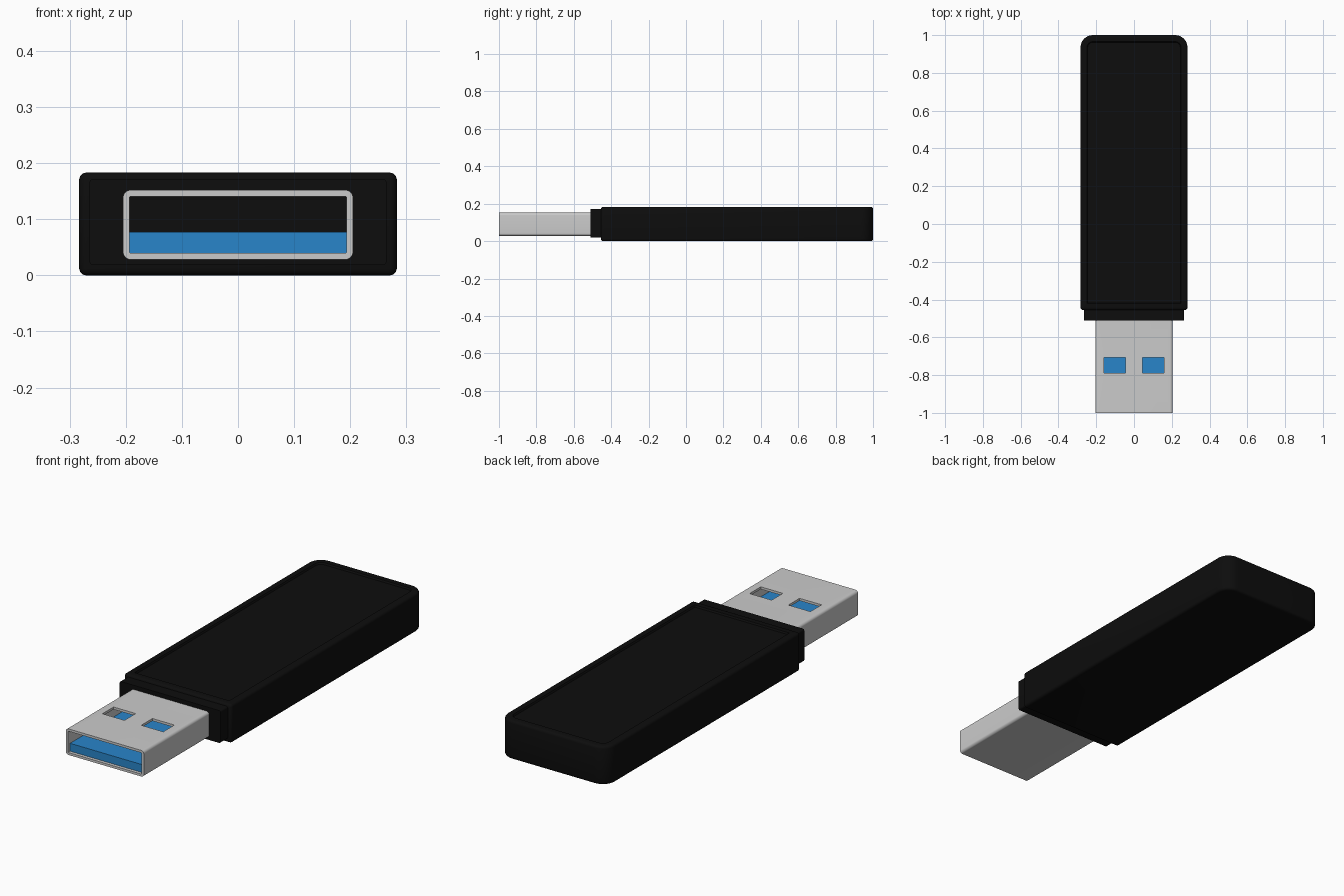
import bpy, bmesh
from math import cos, sin, pi, radians
from mathutils import Vector

if "Cube" in bpy.data.objects:
    bpy.data.objects.remove(bpy.data.objects["Cube"])


def material(name, rgb):
    m = bpy.data.materials.new(name)
    m.diffuse_color = (*rgb, 1)
    m.use_nodes = True
    m.node_tree.nodes["Principled BSDF"].inputs["Base Color"].default_value = m.diffuse_color
    return m


BLACK = material("black_plastic", (0.004, 0.004, 0.004))
BLUE = material("blue_plastic", (0.022, 0.235, 0.59))


def outline(x, v0, v1, r0, r1, inset=0, seg=8):
    """Rounded rectangle, radius r0 on the low side and r1 on the high side."""
    pts = []
    for i, (sx, high) in enumerate([(1, 1), (-1, 1), (-1, 0), (1, 0)]):
        full = r1 if high else r0
        r = max(full - inset, 0.002)
        cx = sx * (x - inset - r)
        cv = v1 - inset - r if high else v0 + inset + r
        for k in range(seg + 1):
            a = (i + k / seg) * pi / 2
            pts.append((cx + r * cos(a), cv + r * sin(a)))
    return pts


def loft(name, rings, mat=None, closed=False):
    """Skin rings of points, capping the ends or joining last to first."""
    bm = bmesh.new()
    vs = [[bm.verts.new(p) for p in ring] for ring in rings]
    n = len(vs[0])
    pairs = list(zip(vs, vs[1:])) + ([(vs[-1], vs[0])] if closed else [])
    for a, b in pairs:
        for i in range(n):
            j = (i + 1) % n
            bm.faces.new((a[i], a[j], b[j], b[i]))
    if not closed:
        bm.faces.new(vs[0])
        bm.faces.new(vs[-1])
    bmesh.ops.recalc_face_normals(bm, faces=bm.faces)
    me = bpy.data.meshes.new(name)
    bm.to_mesh(me)
    bm.free()
    ob = bpy.data.objects.new(name, me)
    bpy.context.collection.objects.link(ob)
    if mat:
        me.materials.append(mat)
    return ob


def smooth(ob):
    bpy.ops.object.select_all(action='DESELECT')
    ob.select_set(True)
    bpy.context.view_layer.objects.active = ob
    bpy.ops.object.shade_smooth_by_angle(angle=radians(35))


def box(name, x0, x1, y0, y1, z0, z1, mat=None):
    return loft(name, [[(x0, y0, z), (x1, y0, z), (x1, y1, z), (x0, y1, z)]
                       for z in (z0, z1)], mat)


# body: softened shell edges, shallow recessed panel on top
H, B = 0.183, 0.012
levels = [(B * (1 - sin(a)), B * (1 - cos(a))) for a in (0, pi / 6, pi / 3, pi / 2)]
levels += [(d, H - z) for d, z in reversed(levels)]
levels += [(0.034, H), (0.038, H - 0.008)]
body = loft("body", [[(px, py, z) for px, py in
                      outline(0.283, -0.455, 1.0, 0.014, 0.065, d)]
                     for d, z in levels], BLACK)
smooth(body)

# collar between body and plug
collar = loft("collar", [[(px, y, pz) for px, pz in
                          outline(0.265, 0.018, 0.172, 0.008, 0.008)]
                         for y in (-0.51, -0.44)], BLACK)
smooth(collar)

# hollow metal plug shell
Y0, Y1, WALL = -1.0, -0.5, 0.0115
shell = loft("plug_shell", [[(px, y, pz) for px, pz in
                             outline(0.205, 0.028, 0.152, 0.014, 0.014, d)]
                            for d, y in [(0, Y1), (0, Y0), (WALL, Y0), (WALL, Y1)]],
             closed=True)

# two windows in the top of the shell
for side, x0 in (("left", -0.16), ("right", 0.044)):
    cutter = box("window_cutter_" + side, x0, x0 + 0.116, -0.79, -0.706, 0.11, 0.2)
    cutter.hide_render = True
    cutter.display_type = 'WIRE'
    cut = shell.modifiers.new("window_" + side, 'BOOLEAN')
    cut.operation = 'DIFFERENCE'
    cut.solver = 'EXACT'
    cut.object = cutter
smooth(shell)

# blue contact tongue inside the plug
box("contact_tongue", -0.194, 0.194, -0.985, -0.5, 0.039, 0.077, BLUE)
